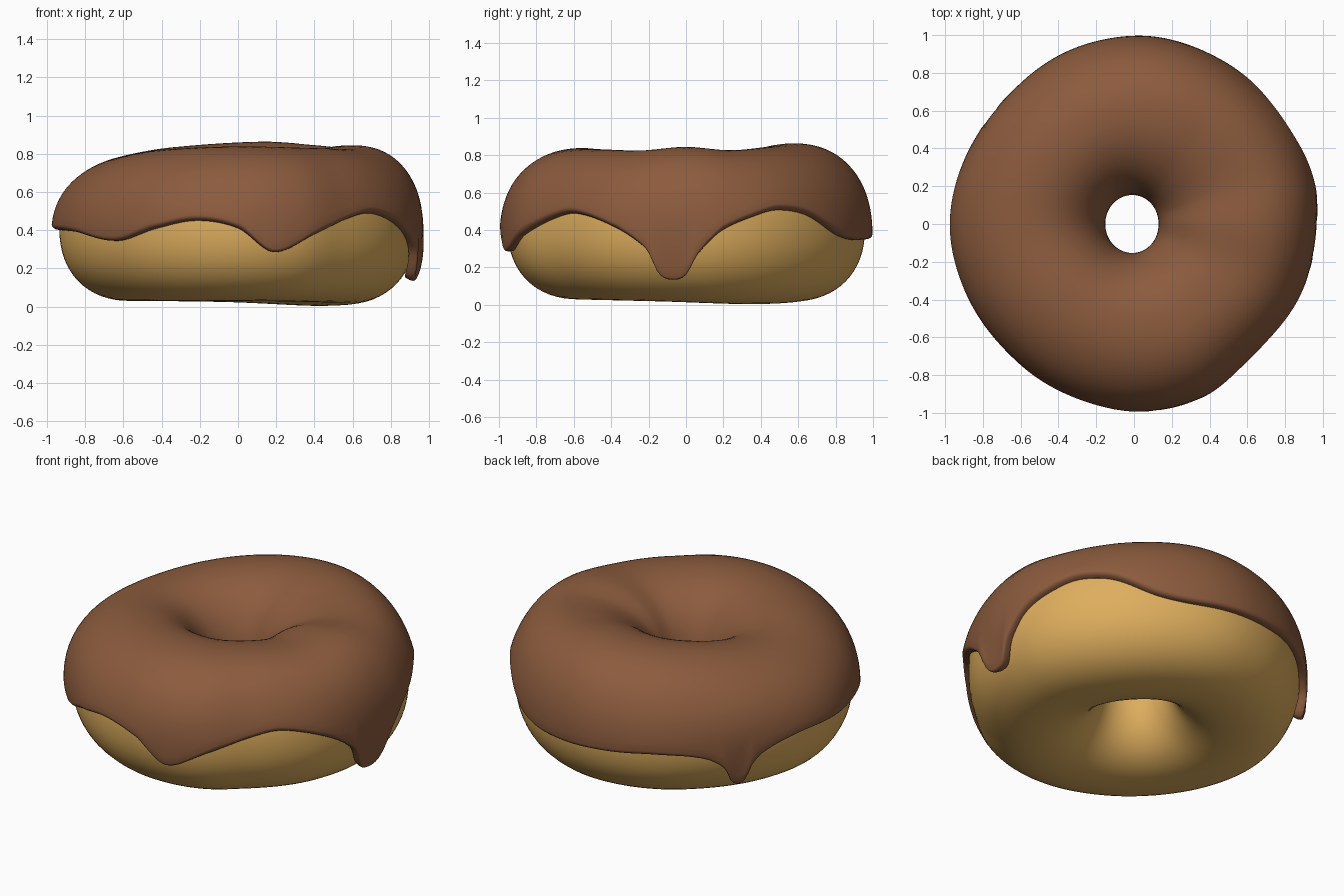
import bpy, bmesh
from math import sin, cos, pi, radians, sqrt, copysign, atan2

if "Cube" in bpy.data.objects:
    bpy.data.objects.remove(bpy.data.objects["Cube"])

N = 300  # steps around the ring

# Outlines by angle in degrees (0 = +x, 90 = +y)
RADIUS = [(0, .968), (12, .978), (43, .975), (63, .982), (84, .995), (99, .987), (113, .975),
          (133, .952), (155, .955), (180, .972), (201, .96), (223, .952), (245, .965),
          (270, .99), (291, .985), (309, .945), (337, .955)]
CREST = [(0, .842), (22, .824), (50, .843), (77, .862), (125, .835), (180, .79), (225, .82),
         (270, .837), (315, .828), (337, .824)]
BASE = [(42, .004), (100, .025), (180, .03), (270, .03), (340, .02)]
EDGE = [(0, .185), (4, .28), (12, .4), (25, .485), (32, .505), (43, .48), (57, .38),
        (67, .35), (80, .35), (100, .36), (115, .37), (130, .345), (138, .28), (141, .2),
        (145, .2), (148, .29), (155, .36), (167, .40), (180, .402), (205, .39), (227, .345),
        (243, .41), (257, .45), (270, .41), (281, .29), (295, .38), (309, .46), (320, .487),
        (335, .42), (347, .3), (351, .19), (355.5, .165)]


def around(table, deg):
    """Smooth periodic interpolation of an (angle, value) table."""
    pts = [(a + k, v) for k in (-360, 0, 360) for a, v in table]
    i = next(j for j in range(len(pts) - 1) if pts[j][0] <= deg < pts[j + 1][0])
    (a0, v0), (a1, v1), (a2, v2), (a3, v3) = pts[i - 1:i + 3]
    h = a2 - a1
    u = (deg - a1) / h
    m1, m2 = h * (v2 - v0) / (a2 - a0), h * (v3 - v1) / (a3 - a1)
    return ((2*u**3 - 3*u*u + 1) * v1 + (u**3 - 2*u*u + u) * m1
            + (3*u*u - 2*u**3) * v2 + (u**3 - u*u) * m2)


def power(x, p):
    return copysign(abs(x) ** p, x)


ZC = .41


class Section:
    """Dough cross-section at one angle."""
    def __init__(self, deg):
        t = radians(deg)
        self.t = t
        ro = around(RADIUS, deg) - .037
        ri = .183 - .011 * cos(t) - .006 * cos(2 * t)
        self.c, self.a = (ro + ri) / 2, (ro - ri) / 2
        self.up = around(CREST, deg) - .035 - ZC
        self.down = ZC - around(BASE, deg)
        self.p = .93 - .05 * cos(t)
        self.tilt = .04 * cos(t - radians(20))
        self.edge = around(EDGE, deg)

    def point(self, phi, off=0):
        s, c = sin(phi), cos(phi)
        p = self.p if s > 0 else .9
        r = self.c + self.a * power(c, p) + off * c
        z = ZC + (self.up if s > 0 else self.down) * power(s, p) + off * s
        z += self.tilt * c * max(0, s) ** 2
        return (r * cos(self.t), r * sin(self.t), z)

    def edge_phi(self):
        d = self.edge - ZC
        from_mid = d / self.up if d > 0 else d / self.down
        s = power(from_mid, 1 / (self.p if d > 0 else .9))
        return atan2(s, sqrt(max(0, 1 - s * s)))


def ring_mesh(name, loops, color):
    """Join closed cross-section loops into a ring."""
    bm = bmesh.new()
    rows = [[bm.verts.new(p) for p in loop] for loop in loops]
    m = len(rows[0])
    for i in range(len(rows)):
        a, b = rows[i], rows[(i + 1) % len(rows)]
        for j in range(m):
            k = (j + 1) % m
            bm.faces.new((a[j], b[j], b[k], a[k]))
    bmesh.ops.recalc_face_normals(bm, faces=bm.faces)
    me = bpy.data.meshes.new(name)
    bm.to_mesh(me)
    bm.free()
    me.shade_smooth()
    mat = bpy.data.materials.new(name)
    mat.diffuse_color = color
    mat.use_nodes = True
    mat.node_tree.nodes["Principled BSDF"].inputs["Base Color"].default_value = mat.diffuse_color
    me.materials.append(mat)
    ob = bpy.data.objects.new(name, me)
    bpy.context.collection.objects.link(ob)


def icing_loop(sec):
    """Icing shell: outer skin with rounded lips, then back along the dough."""
    lo, hi = sec.edge_phi(), pi + .05
    rim = .06  # angular width of the rounded lip
    steps = [0, .12, .35, .65, 1]
    n = 36
    phis = [lo + rim * k for k in steps]
    phis += [lo + rim + (hi - lo - 2 * rim) * k / n for k in range(1, n)]
    phis += [hi - rim * k for k in reversed(steps)]
    hang = .25 * max(0, .32 - sec.edge)  # drips stand off the dough
    outer, inner = [], []
    for ph in phis:
        e = min(1, min(ph - lo, hi - ph) / rim)
        fade = max(0, 1 - (ph - lo) / .5) ** 2
        base = .002 + hang * .5 * fade
        thick = .034 + (.006 + hang * .5) * fade
        outer.append(sec.point(ph, base + thick * sqrt(max(0, 1 - (1 - e) ** 2))))
        inner.append(sec.point(ph, base - .001))
    return outer + inner[::-1]


sections = [Section(360 * i / N) for i in range(N)]

# Dough ring
ring_mesh("dough", [[s.point(2 * pi * j / 64) for j in range(64)] for s in sections[::2]],
          (.73, .42, .11, 1))

# Icing with wavy dripping edge
ring_mesh("icing", [icing_loop(s) for s in sections], (.26, .105, .047, 1))
